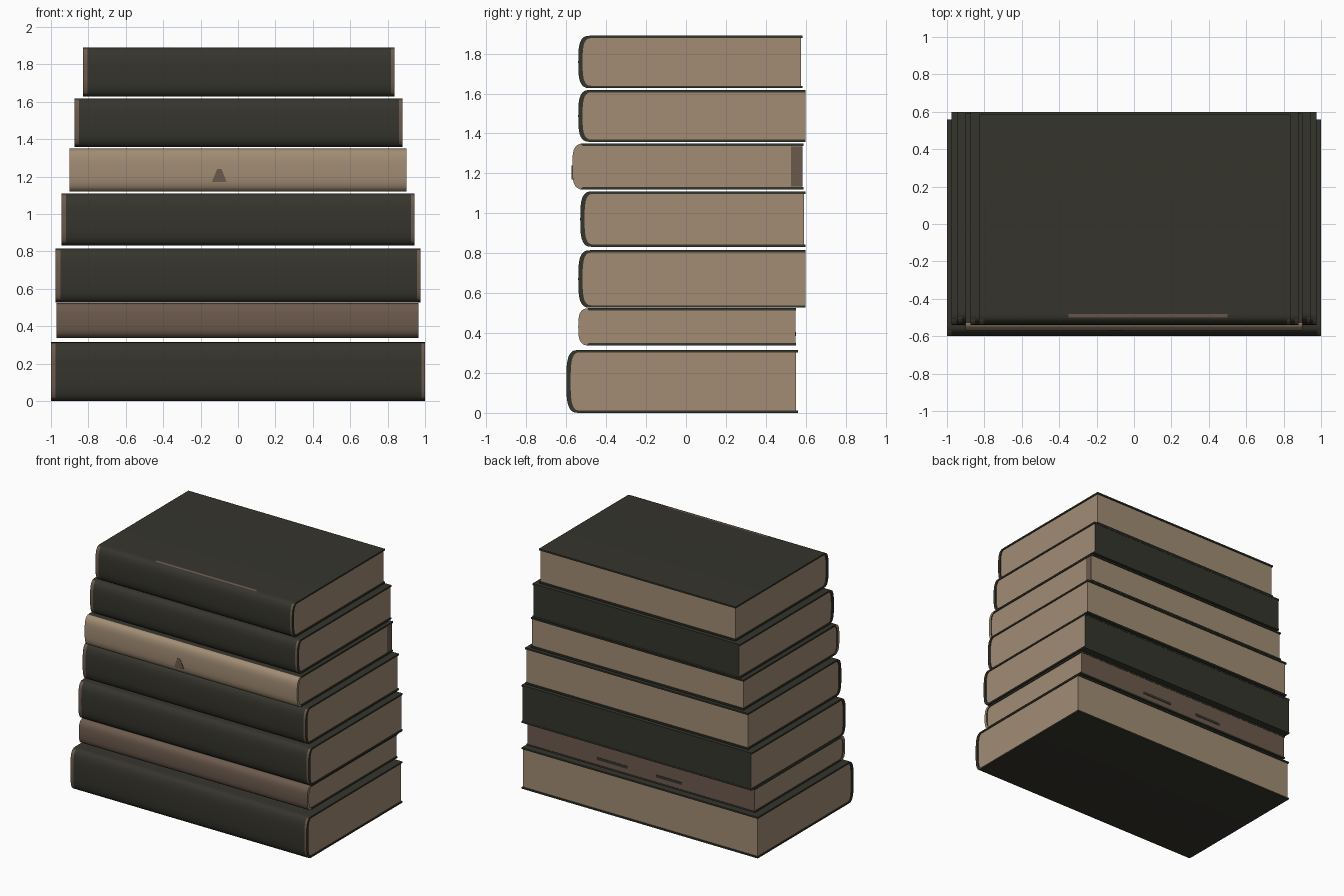
import bpy, bmesh, math

if "Cube" in bpy.data.objects:
    bpy.data.objects.remove(bpy.data.objects["Cube"])


def material(name, rgb):
    m = bpy.data.materials.new(name)
    m.diffuse_color = (*rgb, 1)
    m.use_nodes = True
    m.node_tree.nodes["Principled BSDF"].inputs["Base Color"].default_value = m.diffuse_color
    return m


dark = material("dark cover", (0.036, 0.035, 0.026))
cream = material("cream paper", (0.36, 0.265, 0.175))
brown = material("worn brown", (0.15, 0.102, 0.074))
MATS = [dark, cream, brown]
D, C, B = 0, 1, 2


def finish(name, bm):
    bmesh.ops.recalc_face_normals(bm, faces=bm.faces)
    mesh = bpy.data.meshes.new(name)
    bm.to_mesh(mesh)
    bm.free()
    for m in MATS:
        mesh.materials.append(m)
    ob = bpy.data.objects.new(name, mesh)
    bpy.context.collection.objects.link(ob)
    bpy.ops.object.select_all(action='DESELECT')
    ob.select_set(True)
    bpy.context.view_layer.objects.active = ob
    bpy.ops.object.shade_smooth_by_angle(angle=math.radians(35))
    return ob


def side_profile(yf, yb, z0, z1, depth):
    """Side outline: flat boards with a softly rounded spine at the front."""
    zm, h = (z0 + z1) / 2, (z1 - z0) / 2
    pts = [(yb, z0)]
    for i in range(17):
        a = -math.pi / 2 + math.pi * i / 16
        c, s = max(math.cos(a), 0), math.sin(a)
        pts.append((yf + depth - depth * c ** 0.7,
                    zm + h * math.copysign(abs(s) ** 0.6, s)))
    return pts + [(yb, z1)]


def cover(name, x0, x1, yf, yb, z0, z1, spine, worn=None):
    outer = side_profile(yf, yb, z0, z1, 0.06)
    inner = side_profile(yf + 0.022, yb, z0 + 0.012, z1 - 0.012, 0.045)
    xs = [x0, x0 + 0.025, x1 - 0.018, x1]
    if worn:
        xs[2:2] = list(worn)
    bm = bmesh.new()
    vo = [[bm.verts.new((x, *p)) for p in outer] for x in xs]
    vi = [[bm.verts.new((x, *p)) for p in inner] for x in xs]
    n, last = len(outer), len(xs) - 1
    for k in range(last):
        for j in range(n - 1):
            f = bm.faces.new((vo[k][j], vo[k][j + 1], vo[k + 1][j + 1], vo[k + 1][j]))
            on_spine = 1 < j < n - 3
            if on_spine:
                f.material_index = spine
                if spine == D and k in (0, last - 1) and 3 < j < n - 4:
                    f.material_index = B      # rubbed spine ends
            if worn and k == 2 and j == n - 3:
                f.material_index = B          # rubbed upper edge
            bm.faces.new((vi[k][j], vi[k][j + 1], vi[k + 1][j + 1], vi[k + 1][j]))
        for j in (0, n - 1):
            bm.faces.new((vo[k][j], vi[k][j], vi[k + 1][j], vo[k + 1][j]))
    for k in (0, last):
        for j in range(n - 1):
            f = bm.faces.new((vo[k][j], vo[k][j + 1], vi[k][j + 1], vi[k][j]))
            if spine != D and 1 < j < n - 3:
                f.material_index = C
    finish(name, bm)


def pages(name, x0, x1, yf, yb, z0, z1, back):
    prof = side_profile(yf + 0.021, yb - (0.008 if back == C else 0.002),
                        z0 + 0.011, z1 - 0.011, 0.045)
    bm = bmesh.new()
    a = [bm.verts.new((x0 + 0.007, *p)) for p in prof]
    b = [bm.verts.new((x1 - 0.007, *p)) for p in prof]
    bm.faces.new(a)
    bm.faces.new(b)
    for j in range(len(prof)):
        i = (j + 1) % len(prof)
        f = bm.faces.new((a[j], a[i], b[i], b[j]))
        f.material_index = back if i == 0 else C
    for f in bm.faces:
        if len(f.verts) > 4:
            f.material_index = C
    finish(name, bm)


def plate(name, lo, hi, mat, top=1.0):
    """Thin plate; top < 1 tapers the upper edge along x."""
    bm = bmesh.new()
    bmesh.ops.create_cube(bm, size=1)
    for v in bm.verts:
        if v.co.z > 0:
            v.co.x *= top
        for i in range(3):
            v.co[i] = (lo[i] + hi[i]) / 2 + v.co[i] * (hi[i] - lo[i])
    for f in bm.faces:
        f.material_index = mat
    finish(name, bm)


# x0, x1, front y, back y, bottom z, top z, spine colour, back colour, worn edge
BOOKS = [
    (-1.00, 1.00, -0.60, 0.56, 0.000, 0.315, D, C, None),
    (-0.97, 0.965, -0.54, 0.55, 0.337, 0.525, B, B, None),
    (-0.975, 0.975, -0.54, 0.60, 0.527, 0.815, D, D, None),
    (-0.945, 0.943, -0.53, 0.60, 0.832, 1.110, D, C, None),
    (-0.90, 0.90, -0.57, 0.59, 1.119, 1.350, C, C, None),
    (-0.875, 0.88, -0.54, 0.60, 1.358, 1.618, D, D, None),
    (-0.83, 0.837, -0.54, 0.585, 1.627, 1.890, D, C, (-0.35, 0.50)),
]
for i, (x0, x1, yf, yb, z0, z1, spine, back, worn) in enumerate(BOOKS, 1):
    cover(f"book_{i}_cover", x0, x1, yf, yb, z0, z1, spine, worn)
    pages(f"book_{i}_pages", x0, x1, yf, yb, z0, z1, back)

# dark slots on the back of the second book
for i, (a, b) in enumerate(((0.11, 0.37), (-0.35, -0.13)), 1):
    plate(f"back_slot_{i}", (a, 0.546, 0.385), (b, 0.5505, 0.405), D)
# shaded fold and end patch on the fifth book
plate("page_fold", (-0.14, -0.573, 1.17), (-0.06, -0.566, 1.24), B, 0.3)
plate("end_patch", (0.891, 0.525, 1.135), (0.896, 0.583, 1.335), B)
